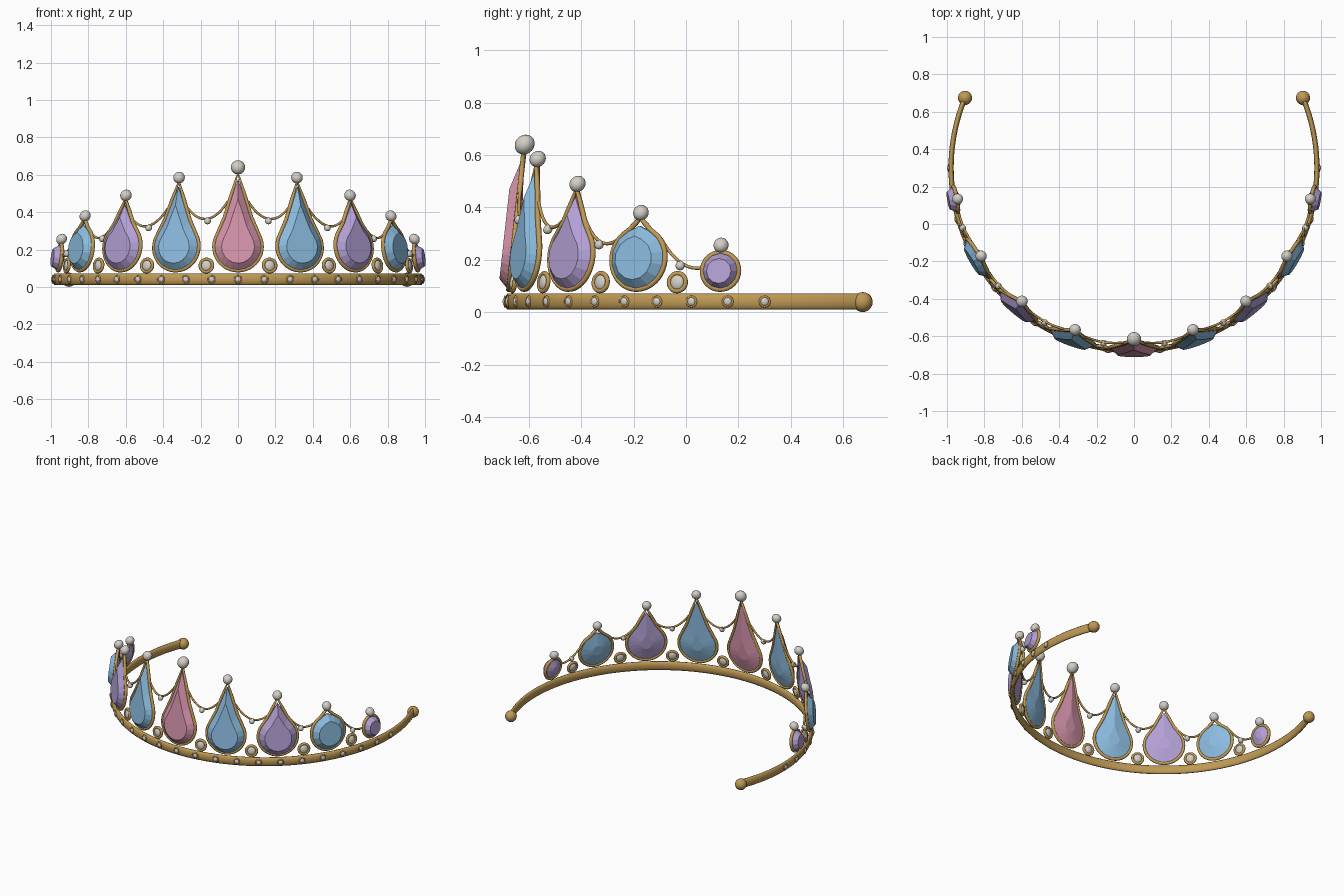
import bpy, bmesh, math
from mathutils import Matrix, Vector

if "Cube" in bpy.data.objects:
    bpy.data.objects.remove(bpy.data.objects["Cube"], do_unlink=True)

RADIUS, CENTRE_Y, BASE, TILT = 0.978, 0.3, 0.07, 0.11


def material(name, rgb):
    m = bpy.data.materials.new(name)
    m.use_nodes = True
    m.diffuse_color = (*rgb, 1)
    m.node_tree.nodes["Principled BSDF"].inputs["Base Color"].default_value = (*rgb, 1)
    return m


GOLD = material("gold", (0.52, 0.32, 0.09))
PEARL = material("pearl", (0.65, 0.62, 0.57))
PINK = material("pink_gem", (0.68, 0.30, 0.42))
BLUE = material("blue_gem", (0.26, 0.50, 0.74))
PURPLE = material("purple_gem", (0.45, 0.35, 0.66))


def station(deg, tilt=TILT):
    """Local frame on the band: x along it, y inward, z up with an inward lean."""
    t = math.radians(deg)
    s, c = math.sin(t), math.cos(t)
    inward = Vector((-s, c, 0))
    up = Vector((0, 0, 1)) + inward * tilt
    m = Matrix((Vector((c, s, 0)), inward, up)).transposed().to_4x4()
    m.translation = (RADIUS * s, CENTRE_Y - RADIUS * c, BASE)
    return m


def finish(name, bm, mat, smooth=True):
    bmesh.ops.recalc_face_normals(bm, faces=bm.faces)
    me = bpy.data.meshes.new(name)
    bm.to_mesh(me)
    bm.free()
    me.materials.append(mat)
    me.polygons.foreach_set("use_smooth", [smooth] * len(me.polygons))
    ob = bpy.data.objects.new(name, me)
    bpy.context.collection.objects.link(ob)
    return ob


def ball(name, m, pos, size, mat, segs=20):
    bm = bmesh.new()
    bmesh.ops.create_uvsphere(bm, u_segments=segs, v_segments=segs // 2, radius=1)
    bm.transform(m @ Matrix.Translation(pos) @ Matrix.Diagonal((*size, 1)))
    return finish(name, bm, mat)


def tube(name, points, depth, cyclic):
    cu = bpy.data.curves.new(name, "CURVE")
    cu.dimensions = "3D"
    cu.bevel_depth, cu.bevel_resolution, cu.use_fill_caps = depth, 2, True
    sp = cu.splines.new("POLY")
    sp.points.add(len(points) - 1)
    for p, co in zip(sp.points, points):
        p.co = (*co, 1)
    sp.use_cyclic_u = cyclic
    cu.materials.append(GOLD)
    ob = bpy.data.objects.new(name, cu)
    bpy.context.collection.objects.link(ob)
    return ob


def outline(r, rise, n):
    """Teardrop around the origin; rise is the tip height, or 0 for a circle."""
    if not rise:
        return [(r * math.sin(k * math.tau / n), r * math.cos(k * math.tau / n)) for k in range(n)]
    g = math.acos(r / rise)
    arc = [g + (math.tau - 2 * g) * k / n for k in range(n + 1)]
    pts = [(r * math.sin(a), r * math.cos(a)) for a in arc]
    x, z = pts[0]
    side = [(x * (1 - s) * (1 - 0.14 * math.sin(math.pi * s)), z + (rise - z) * s)
            for s in (0.33, 0.67)]
    return pts + [(-u, h) for u, h in side] + [(0, rise)] + side[::-1]


def gem(name, m, zc, r, rise, mat):
    """Faceted stone: back facets, girdle, crown facets and a flat table."""
    pts = outline(r, rise, 12)
    bm = bmesh.new()
    rings = []
    for scale, y in ((0.3, 0.024), (1, 0.004), (1, -0.006), (0.7, -0.04)):
        rings.append([bm.verts.new((u * scale, y, h * scale + zc - BASE)) for u, h in pts])
    n = len(pts)
    for a, b in zip(rings, rings[1:]):
        for k in range(n):
            bm.faces.new((a[k], a[(k + 1) % n], b[(k + 1) % n], b[k]))
    bm.faces.new(rings[0])
    bm.faces.new(rings[-1])
    bm.transform(m)
    finish(name, bm, mat, False)


def rim(name, m, zc, pts, depth, y=0.0):
    tube(name, [m @ Vector((u, y, h + zc - BASE)) for u, h in pts], depth, True)


def label(deg):
    return "centre" if deg == 0 else ("left" if deg > 0 else "right")


# Headband: an oval section swept along an open arc
END, STEPS, SECT = 112.5, 120, 14
bm = bmesh.new()
loops = []
for i in range(STEPS + 1):
    m = station(-END + 2 * END * i / STEPS, 0)
    loops.append([bm.verts.new(m @ Vector((0, 0.014 * math.cos(k * math.tau / SECT),
                                           -0.029 + 0.031 * math.sin(k * math.tau / SECT))))
                  for k in range(SECT)])
for a, b in zip(loops, loops[1:]):
    for k in range(SECT):
        bm.faces.new((a[k], a[(k + 1) % SECT], b[(k + 1) % SECT], b[k]))
bm.faces.new(loops[0])
bm.faces.new(loops[-1])
finish("headband", bm, GOLD)
for deg in (-END, END):
    ball("end_ball_" + label(deg), station(deg, 0), (0, 0, -0.031), (0.038,) * 3, GOLD)

# Main stones: colour, radius, tip height, pearl height, pearl radius, chain anchor
STONES = [
    (PINK, 0.138, 0.61, 0.64, 0.038, (0.055, 0.46)),
    (BLUE, 0.137, 0.565, 0.585, 0.031, (0.06, 0.42)),
    (PURPLE, 0.137, 0.47, 0.49, 0.031, (0.06, 0.36)),
    (BLUE, 0.127, 0.36, 0.38, 0.03, (0.096, 0.28)),
    (PURPLE, 0.08, 0, 0.256, 0.029, (0.075, 0.17)),
]
CHAIN_LOW = (0.365, 0.328, 0.27, 0.19)

for i, (mat, r, tip, pearl_z, pearl_r, anchor) in enumerate(STONES):
    zc = 0.078 + r
    rise = tip - zc if tip else 0
    for side in ((1,) if i == 0 else (1, -1)):
        deg = 20 * i * side
        m = station(deg)
        tag = f"{label(deg)}_{i}"
        gem("gem_" + tag, m, zc, r - 0.012, rise and rise - 0.03, mat)
        rim("gem_frame_" + tag, m, zc, outline(r - 0.01, rise, 32), 0.0105)
        ball("tip_pearl_" + tag, m, (0, 0, pearl_z - BASE), (pearl_r,) * 3, PEARL)

# Hanging chains with a drop pearl, and round settings below them
for i, low in enumerate(CHAIN_LOW):
    (u0, z0), (u1, z1) = STONES[i][5], STONES[i + 1][5]
    d0 = 20 * i + math.degrees(u0 / RADIUS)
    d1 = 20 * (i + 1) - math.degrees(u1 / RADIUS)
    for side in (1, -1):
        tag = f"{label(side)}_{i + 1}"
        path = []
        for k in range(17):
            s = k / 16
            z = z0 * (1 - s) * (1 - 2 * s) + 4 * low * s * (1 - s) + z1 * s * (2 * s - 1)
            path.append(station(side * (d0 + (d1 - d0) * s)) @ Vector((0, 0, z - BASE)))
        tube("chain_" + tag, path, 0.0065, False)
        mid = station(side * (d0 + d1) / 2)
        ball("drop_pearl_" + tag, mid, (0, -0.004, low - 0.012 - BASE), (0.018,) * 3, PEARL, 14)
        m = station(side * (20 * i + 10))
        rim("setting_ring_" + tag, m, 0.115, outline(0.034, 0, 20), 0.009)
        ball("setting_stone_" + tag, m, (0, 0, 0.115 - BASE), (0.028, 0.014, 0.03), PEARL, 16)

# Studs along the outside of the headband
STUDS = 11
for k in range(-STUDS, STUDS + 1):
    deg = 90 * k / STUDS
    m = station(deg, 0)
    tag = f"{label(deg)}_{abs(k)}"
    rim("stud_ring_" + tag, m, 0.041, outline(0.018, 0, 14), 0.005, -0.012)
    ball("stud_pearl_" + tag, m, (0, -0.012, 0.041 - BASE), (0.017, 0.01, 0.017), PEARL, 12)
